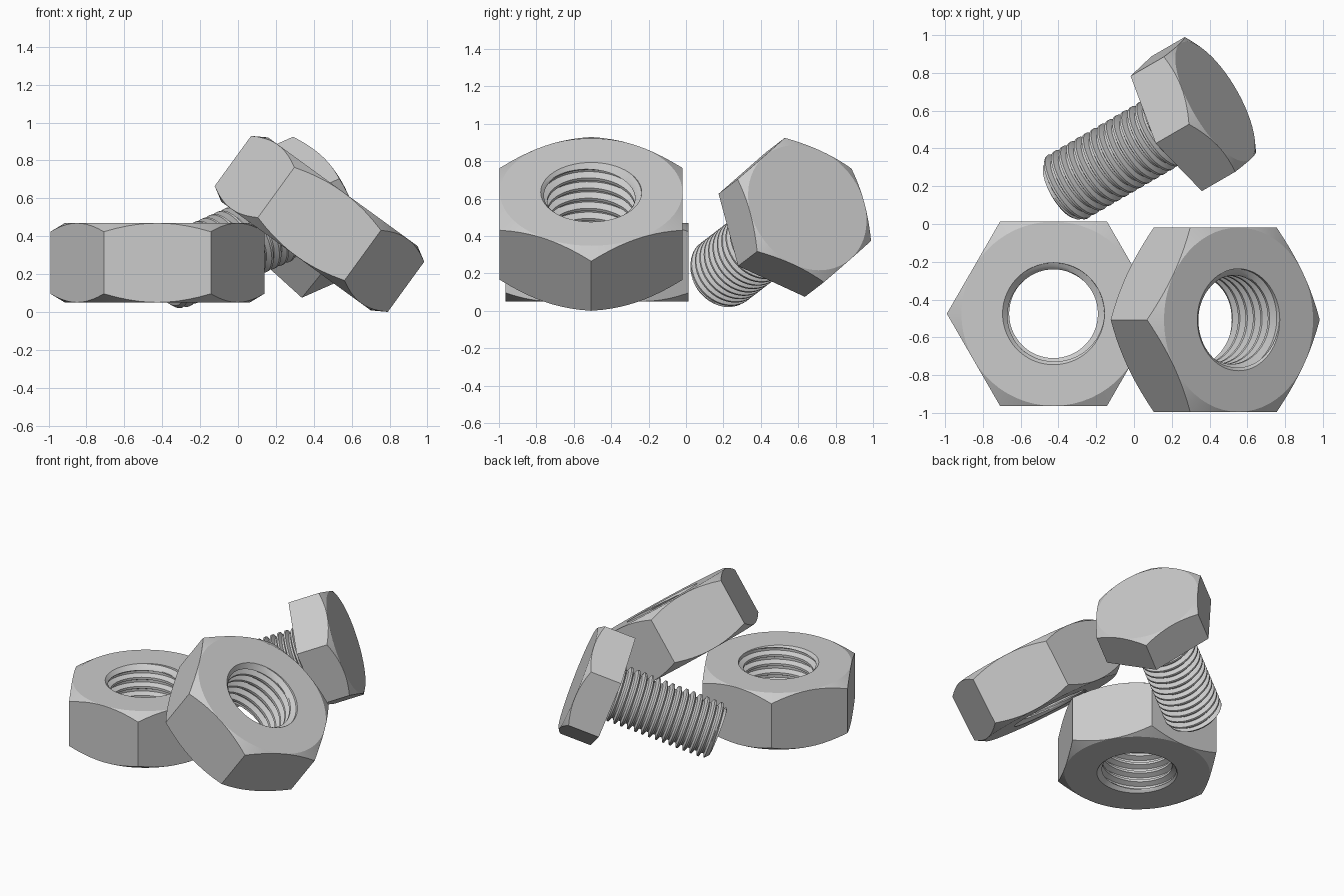
import bpy, bmesh, math
from mathutils import Matrix, Vector

if "Cube" in bpy.data.objects:
    bpy.data.objects.remove(bpy.data.objects["Cube"])

N = 60          # segments around
ROWS = 8        # thread rows per pitch
TAU = 2 * math.pi


def ring(bm, radius, height):
    """Ring of vertices; radius and height are functions of the angle."""
    out = []
    for i in range(N):
        t = TAU * i / N
        out.append(bm.verts.new((radius(t) * math.cos(t), radius(t) * math.sin(t), height(t))))
    return out


def bridge(bm, a, b):
    for i in range(N):
        j = (i + 1) % N
        bm.faces.new((a[i], a[j], b[j], b[i]))


def hex_shell(bm, corner, z0, z1, chamfer_bottom, hole=0):
    """Hexagonal prism with a conical chamfer, optionally with a round hole."""
    apothem = corner * math.cos(math.pi / 6)
    rim = apothem * 0.997
    hexa = lambda t: apothem / math.cos(t % (math.pi / 3) - math.pi / 6)
    drop = lambda t: (hexa(t) - rim) * 0.6
    sides = []
    for z, s, cham in ((z0, 1, chamfer_bottom), (z1, -1, True)):
        if cham:
            edge = ring(bm, hexa, lambda t: z + s * drop(t))
            inner = ring(bm, lambda t: rim, lambda t: z)
            bridge(bm, edge, inner)
        else:
            edge = inner = ring(bm, hexa, lambda t: z)
        sides.append(edge)
        if hole:
            bridge(bm, inner, ring(bm, lambda t: hole, lambda t: z))
        else:
            bm.faces.new(inner)
    bridge(bm, *sides)


def thread(bm, minor, major, pitch, z0, z1, limit):
    """Helical thread surface; limit(r, z) shapes the lead-in at the ends."""
    def vert(row, i):
        z = z0 + pitch * (row / ROWS + i / N)
        f = abs((row / ROWS) % 1 - 0.5) * 2
        k = min(1, max(0, (f - 0.25) / 0.5))
        z = min(z1, max(z0, z))
        r = limit(minor + (major - minor) * k, z)
        t = TAU * i / N
        return bm.verts.new((r * math.cos(t), r * math.sin(t), z))
    count = math.ceil((z1 - z0) / pitch * ROWS) + 1
    grid = [[vert(row, i) for i in range(N + 1)] for row in range(-ROWS - 1, count + 1)]
    for a, b in zip(grid, grid[1:]):
        for i in range(N):
            bm.faces.new((a[i], a[i + 1], b[i + 1], b[i]))


def finish(bm, name, matrix):
    bmesh.ops.remove_doubles(bm, verts=bm.verts, dist=1e-5)
    bmesh.ops.recalc_face_normals(bm, faces=bm.faces)
    mesh = bpy.data.meshes.new(name)
    bm.to_mesh(mesh)
    bm.free()
    ob = bpy.data.objects.new(name, mesh)
    bpy.context.collection.objects.link(ob)
    ob.matrix_world = matrix
    bpy.ops.object.select_all(action='DESELECT')
    ob.select_set(True)
    bpy.context.view_layer.objects.active = ob
    bpy.ops.object.shade_smooth_by_angle(angle=math.radians(20))


# Two nuts: one lying flat, one leaning on it
def nut(name, matrix):
    h, mouth = 0.21, 0.27
    bm = bmesh.new()
    hex_shell(bm, 0.565, -h, h, True, mouth)
    thread(bm, 0.235, 0.269, 0.067, -h, h,
           lambda r, z: max(r, mouth - (h - abs(z))))
    finish(bm, name, matrix)


nut("flat_nut", Matrix.Translation((-0.426, -0.475, 0.26)))
nut("leaning_nut", Matrix.Translation((0.43, -0.507, 0.465)) @ Matrix.Rotation(math.radians(36), 4, 'Y'))

# Bolt: hexagonal head and threaded shank, tilted with the tip down
bm = bmesh.new()
hex_shell(bm, 0.415, 0, 0.252, False)
length, minor, major, bury = 0.755, 0.168, 0.198, 0.03
thread(bm, minor, major, 0.05, -length, bury,
       lambda r, z: min(r, minor + min(z + length, bury - z)))
for z in (-length, bury):
    bm.faces.new(ring(bm, lambda t: minor, lambda t: z))
axis = Vector((0.808, 0.467, 0.359)).normalized()
corner = Vector((0.131, -0.355, 0.163))
x = (corner - axis * corner.dot(axis)).normalized()
rot = Matrix((x, axis.cross(x), axis)).transposed().to_4x4()
finish(bm, "bolt", Matrix.Translation((0.226, 0.531, 0.461)) @ rot)
